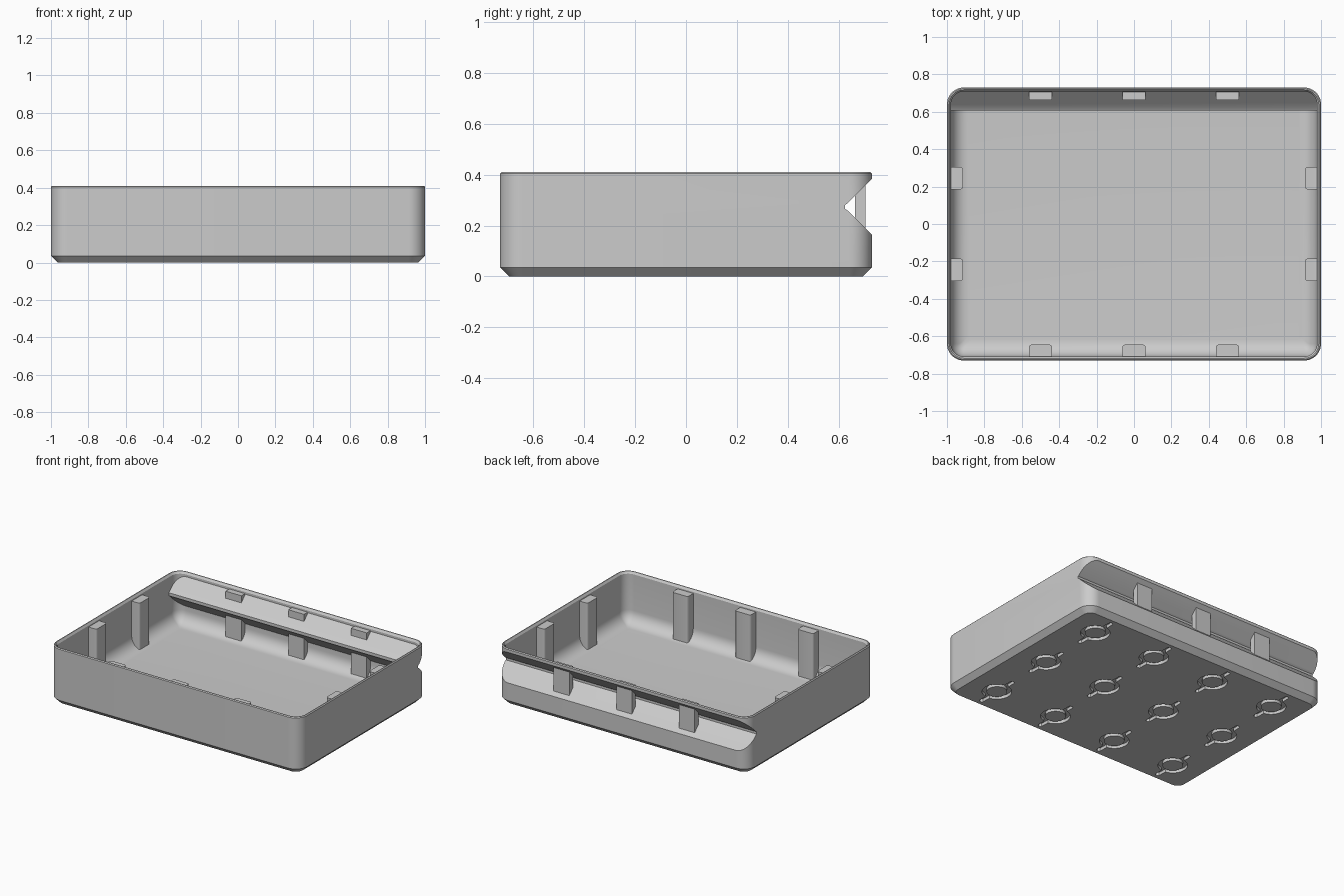
import bpy, bmesh
from math import sin, cos, pi, radians

cube = bpy.data.objects.get("Cube")
if cube:
    bpy.data.objects.remove(cube)

HALF_X, HALF_Y, HEIGHT, CORNER = 1.0, 0.73, 0.41, 0.09
WALL, FLOOR, FILLET = 0.022, 0.045, 0.09

grey = bpy.data.materials.new("plain grey")
grey.use_nodes = True
grey.diffuse_color = (0.6, 0.6, 0.6, 1)
grey.node_tree.nodes["Principled BSDF"].inputs["Base Color"].default_value = (0.6, 0.6, 0.6, 1)


def finish(name, bm):
    bmesh.ops.recalc_face_normals(bm, faces=bm.faces[:])
    mesh = bpy.data.meshes.new(name)
    bm.to_mesh(mesh)
    bm.free()
    mesh.materials.append(grey)
    obj = bpy.data.objects.new(name, mesh)
    bpy.context.collection.objects.link(obj)
    return obj


def rounded_rect(inset, z, steps=10):
    r = max(CORNER - inset, 0.02)
    pts = []
    for k, (sx, sy) in enumerate([(1, 1), (-1, 1), (-1, -1), (1, -1)]):
        for i in range(steps + 1):
            a = (k + i / steps) * pi / 2
            pts.append((sx * (HALF_X - inset - r) + r * cos(a),
                        sy * (HALF_Y - inset - r) + r * sin(a), z))
    return pts


def loft(name, levels):
    """Solid through rounded rectangles given as (inset, z)."""
    bm = bmesh.new()
    loops = [[bm.verts.new(p) for p in rounded_rect(*lv)] for lv in levels]
    n = len(loops[0])
    for a, b in zip(loops, loops[1:]):
        for i in range(n):
            j = (i + 1) % n
            bm.faces.new((a[i], a[j], b[j], b[i]))
    bm.faces.new(loops[0])
    bm.faces.new(loops[-1])
    return finish(name, bm)


def v_prism(name, apex_y, round_off):
    """Sideways V running along x, with a softened apex."""
    mid, back = 0.273, 0.9
    side = [(back, back - apex_y), (apex_y + round_off, round_off),
            (apex_y + round_off * 0.3, round_off * 0.55)]
    profile = [(y, mid + h) for y, h in side] + [(y, mid - h) for y, h in reversed(side)]
    bm = bmesh.new()
    face = bm.faces.new([bm.verts.new((-1.2, y, z)) for y, z in profile])
    out = bmesh.ops.extrude_face_region(bm, geom=[face])
    bmesh.ops.translate(bm, vec=(2.4, 0, 0),
                        verts=[v for v in out["geom"] if isinstance(v, bmesh.types.BMVert)])
    return finish(name, bm)


def cut(obj, cutter):
    mod = obj.modifiers.new("cut", "BOOLEAN")
    mod.operation, mod.solver, mod.object = "DIFFERENCE", "EXACT", cutter
    bpy.context.view_layer.objects.active = obj
    bpy.ops.object.modifier_apply(modifier=mod.name)
    bpy.data.objects.remove(cutter)


def keyed_rings():
    """Ring grooves with two opposite tabs, on a four by three grid."""
    inner, outer, tab, half_tab, depth = 0.067, 0.097, 0.17, 0.015, 0.022
    pairs = []
    for side in (0, pi):
        for x, y in ((half_tab, tab - 0.01), (0, tab), (-half_tab, tab - 0.01)):
            a = pi / 2 - x / outer + side
            s = 1 if side == 0 else -1
            pairs.append(((inner * cos(a), inner * sin(a)), (s * x, s * y)))
        for i in range(21):
            a = radians(100 + i * 8) + side
            pairs.append(((inner * cos(a), inner * sin(a)), (outer * cos(a), outer * sin(a))))
    bm = bmesh.new()
    for cx in (-0.75, -0.25, 0.25, 0.75):
        for cy in (-0.5, 0, 0.5):
            rows = [[bm.verts.new((cx + p[k][0], cy + p[k][1], z)) for p in pairs]
                    for k, z in ((0, -depth), (1, -depth), (1, depth), (0, depth))]
            n = len(pairs)
            for r in range(4):
                a, b = rows[r], rows[(r + 1) % 4]
                for i in range(n):
                    j = (i + 1) % n
                    bm.faces.new((a[i], a[j], b[j], b[i]))
    return finish("ring_cutter", bm)


def rib(name, x, y, size_x, size_y, bevelled=True):
    z0, z1 = FLOOR - 0.01, 0.385
    bm = bmesh.new()
    bmesh.ops.create_cube(bm, size=1)
    bmesh.ops.scale(bm, vec=(size_x, size_y, z1 - z0), verts=bm.verts)
    bmesh.ops.translate(bm, vec=(x, y, (z0 + z1) / 2), verts=bm.verts)
    if bevelled:
        edges = [e for e in bm.edges if abs(e.verts[0].co.z - e.verts[1].co.z) > 0.1
                 and (abs(e.verts[0].co.y) < abs(y) if size_x > size_y
                      else abs(e.verts[0].co.x) < abs(x))]
        bmesh.ops.bevel(bm, geom=edges, offset=0.014, segments=3, profile=0.5, affect="EDGES")
    return finish(name, bm)


# Tray body with chamfered foot
tray = loft("tray_body", [(0.036, 0), (0, 0.036), (0, HEIGHT - 0.006), (0.006, HEIGHT)])

# Hollow with a filleted floor and chamfered rim, kept clear of the back fold
fillet = [(WALL + FILLET * (1 - sin(a)), FLOOR + FILLET * (1 - cos(a)))
          for a in [i * pi / 16 for i in range(9)]]
hollow = loft("hollow", fillet + [(WALL, HEIGHT - 0.015), (0.012, HEIGHT), (0.012, HEIGHT + 0.05)])
cut(hollow, v_prism("fold", 0.602, 0.02))
cut(tray, hollow)

# Back groove and underside grooves
cut(tray, v_prism("groove", 0.62, 0.015))
cut(tray, keyed_rings())

# Ribs on all four walls
parts = [tray]
for x in (-0.5, 0, 0.5):
    parts.append(rib("front_rib", x, -0.682, 0.125, 0.074))
    parts.append(rib("back_rib", x, 0.684, 0.125, 0.042, False))
for side in (-1, 1):
    for y in (-0.245, 0.245):
        parts.append(rib("side_rib", side * 0.952, y, 0.074, 0.12))

bpy.ops.object.select_all(action="DESELECT")
for part in parts:
    part.select_set(True)
bpy.context.view_layer.objects.active = tray
bpy.ops.object.shade_smooth_by_angle(angle=radians(30))
